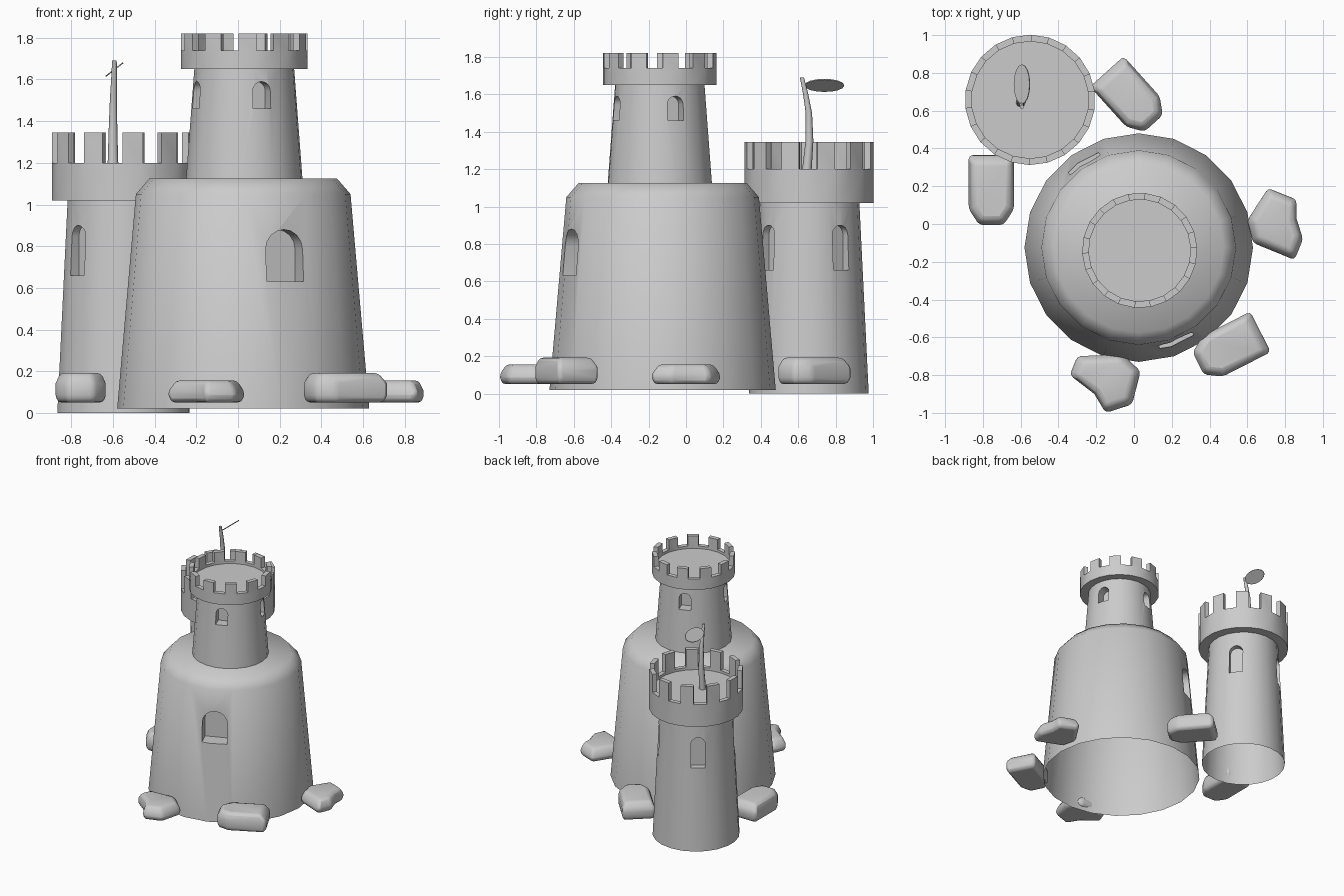
import bpy, bmesh, math
from mathutils import Vector, Matrix

if "Cube" in bpy.data.objects:
    bpy.data.objects.remove(bpy.data.objects["Cube"], do_unlink=True)

stone = bpy.data.materials.new("grey stone")
stone.use_nodes = True
GREY = (0.6, 0.6, 0.6, 1)
stone.diffuse_color = GREY
stone.node_tree.nodes["Principled BSDF"].inputs["Base Color"].default_value = GREY


def make(name, bm, location=(0, 0, 0)):
    bmesh.ops.recalc_face_normals(bm, faces=bm.faces)
    mesh = bpy.data.meshes.new(name)
    bm.to_mesh(mesh)
    bm.free()
    mesh.materials.append(stone)
    obj = bpy.data.objects.new(name, mesh)
    obj.location = location
    bpy.context.collection.objects.link(obj)
    return obj


def activate(obj):
    bpy.ops.object.select_all(action="DESELECT")
    obj.select_set(True)
    bpy.context.view_layer.objects.active = obj


def smooth(obj, degrees):
    activate(obj)
    bpy.ops.object.shade_smooth_by_angle(angle=math.radians(degrees))


def stack(rings):
    """Closed solid from equally long rings; returns it with its side quads."""
    bm = bmesh.new()
    loops = [[bm.verts.new(p) for p in ring] for ring in rings]
    n = len(loops[0])
    bands = [[bm.faces.new((a[i], a[(i + 1) % n], b[(i + 1) % n], b[i]))
              for i in range(n)] for a, b in zip(loops, loops[1:])]
    bm.faces.new(loops[0][::-1])
    top = bm.faces.new(loops[-1])
    return bm, bands, top


def lathe(profile, sides, phase=0):
    turns = [2 * math.pi * i / sides + phase for i in range(sides)]
    return stack([[(r * math.cos(t), r * math.sin(t), z) for t in turns]
                  for r, z in profile])


def window_cutter(width, bottom, top, heading, inner, outer):
    """Arched prism reaching from the inner to the outer radius."""
    half = width / 2
    spring = top - half
    arch = [(half, bottom)]
    arch += [(half * math.cos(a * math.pi / 8), spring + half * math.sin(a * math.pi / 8))
             for a in range(9)]
    arch += [(-half, bottom)]
    bm, _, _ = stack([[(r, x, z) for x, z in arch] for r in (inner, outer)])
    bm.transform(Matrix.Rotation(math.radians(heading), 4, "Z"))
    return bm


def cut_windows(obj, width, bottom, top, headings, inner, outer):
    for heading in headings:
        cutter = make("window_cutter", window_cutter(width, bottom, top, heading, inner, outer),
                      obj.location)
        cutter.hide_render = True
        activate(obj)
        mod = obj.modifiers.new("window", "BOOLEAN")
        mod.operation = "DIFFERENCE"
        mod.solver = "EXACT"
        mod.object = cutter
        bpy.ops.object.modifier_apply(modifier=mod.name)
        bpy.data.objects.remove(cutter, do_unlink=True)


def open_bottom(obj):
    bm = bmesh.new()
    bm.from_mesh(obj.data)
    low = min(v.co.z for v in bm.verts)
    base = [f for f in bm.faces if all(v.co.z < low + 0.001 for v in f.verts)]
    bmesh.ops.delete(bm, geom=base, context="FACES_ONLY")
    bm.to_mesh(obj.data)
    bm.free()


def tower(name, centre, base, neck, crown, wall, notch, top, phase):
    """Tapered round tower with an overhanging battlement crown."""
    profile = [base, neck, (crown, neck[1]), (crown, notch),
               (crown - wall, notch), (crown - wall, notch - 0.02)]
    bm, bands, floor = lathe(profile, 22, phase)
    bmesh.ops.poke(bm, faces=[floor])
    merlons = bmesh.ops.extrude_discrete_faces(bm, faces=bands[3][::2])["faces"]
    verts = {v for f in merlons for v in f.verts}
    bmesh.ops.translate(bm, verts=list(verts), vec=(0, 0, top - notch))
    return make(name, bm, (*centre, 0))


# Main keep
bm, _, _ = lathe([(0.605, 0.02), (0.515, 1.05), (0.45, 1.125)], 20)
keep = make("keep", bm, (0.025, -0.125, 0))
cut_windows(keep, 0.19, 0.63, 0.88, (-68, 123), 0.43, 0.8)
open_bottom(keep)
smooth(keep, 55)

# Upper tower on the keep
upper = tower("upper_tower", (0.03, -0.14), (0.28, 1.12), (0.24, 1.65),
              0.305, 0.035, 1.74, 1.82, math.radians(3))
cut_windows(upper, 0.09, 1.46, 1.59, (-70, 20, 110, 200), 0.17, 0.4)
smooth(upper, 50)

# Detached rear tower
rear = tower("rear_tower", (-0.55, 0.657), (0.32, 0), (0.27, 1.02),
             0.345, 0.035, 1.2, 1.345, math.radians(73))
cut_windows(rear, 0.105, 0.66, 0.9, (-142, -52, 38, 128), 0.23, 0.5)
open_bottom(rear)
smooth(rear, 50)

# Bent flag pole
path = [(-0.6, 0.645, 1.18, 0.026), (-0.6, 0.66, 1.35, 0.021), (-0.598, 0.657, 1.5, 0.017),
        (-0.595, 0.64, 1.6, 0.014), (-0.593, 0.62, 1.69, 0.011)]
rings = [[(x + r * math.cos(a * math.pi / 4), y + r * math.sin(a * math.pi / 4), z)
          for a in range(8)] for x, y, z, r in path]
smooth(make("flag_pole", stack(rings)[0]), 50)

# Leaf-shaped flag
bm = bmesh.new()
bmesh.ops.create_circle(bm, cap_ends=True, segments=16, radius=1)
bm.transform(Matrix.Translation((-0.595, 0.74, 1.65)) @ Matrix.Rotation(math.radians(-38), 4, "Y")
             @ Matrix.Diagonal((0.053, 0.105, 1, 1)))
flag = make("flag", bm)
solid = flag.modifiers.new("thickness", "SOLIDIFY")
solid.thickness = 0.006


def rock(name, outline, top, shrink):
    """Rounded boulder from a plan outline."""
    mid = sum((Vector(p) for p in outline), Vector((0, 0))) / len(outline)
    levels = [(0.93, 0.05), (1, 0.085), (1, top - 0.05), (shrink, top)]
    rings = [[(*(mid + (Vector(p) - mid) * s), z) for p in outline] for s, z in levels]
    obj = make(name, stack(rings)[0])
    bevel = obj.modifiers.new("rounding", "BEVEL")
    bevel.width = 0.02
    bevel.segments = 2
    smooth(obj, 60)


# Long boulders share one plan: square at one end, tapered at the other
BRICK = [(-0.12, 0.185), (0.12, 0.185), (0.12, -0.1), (0.065, -0.185),
         (-0.065, -0.185), (-0.12, -0.1)]
for side, x, y, turn in (("left_back", -0.02, 0.67, 42), ("right", -0.755, 0.18, 0),
                         ("left_front", 0.505, -0.655, -63)):
    spin = Matrix.Rotation(math.radians(turn), 2)
    rock(side + "_boulder", [spin @ Vector(p) + Vector((x, y)) for p in BRICK], 0.192, 0.82)

# Jagged low boulders
rock("left_boulder", [(0.71, 0.19), (0.86, 0.13), (0.86, 0.03), (0.895, -0.08),
                      (0.85, -0.19), (0.63, -0.1), (0.6, 0.02)], 0.156, 0.8)
rock("front_boulder", [(-0.3, -0.7), (-0.06, -0.69), (0.035, -0.78), (-0.01, -0.955),
                       (-0.15, -1.0), (-0.21, -0.9), (-0.34, -0.8)], 0.156, 0.8)
